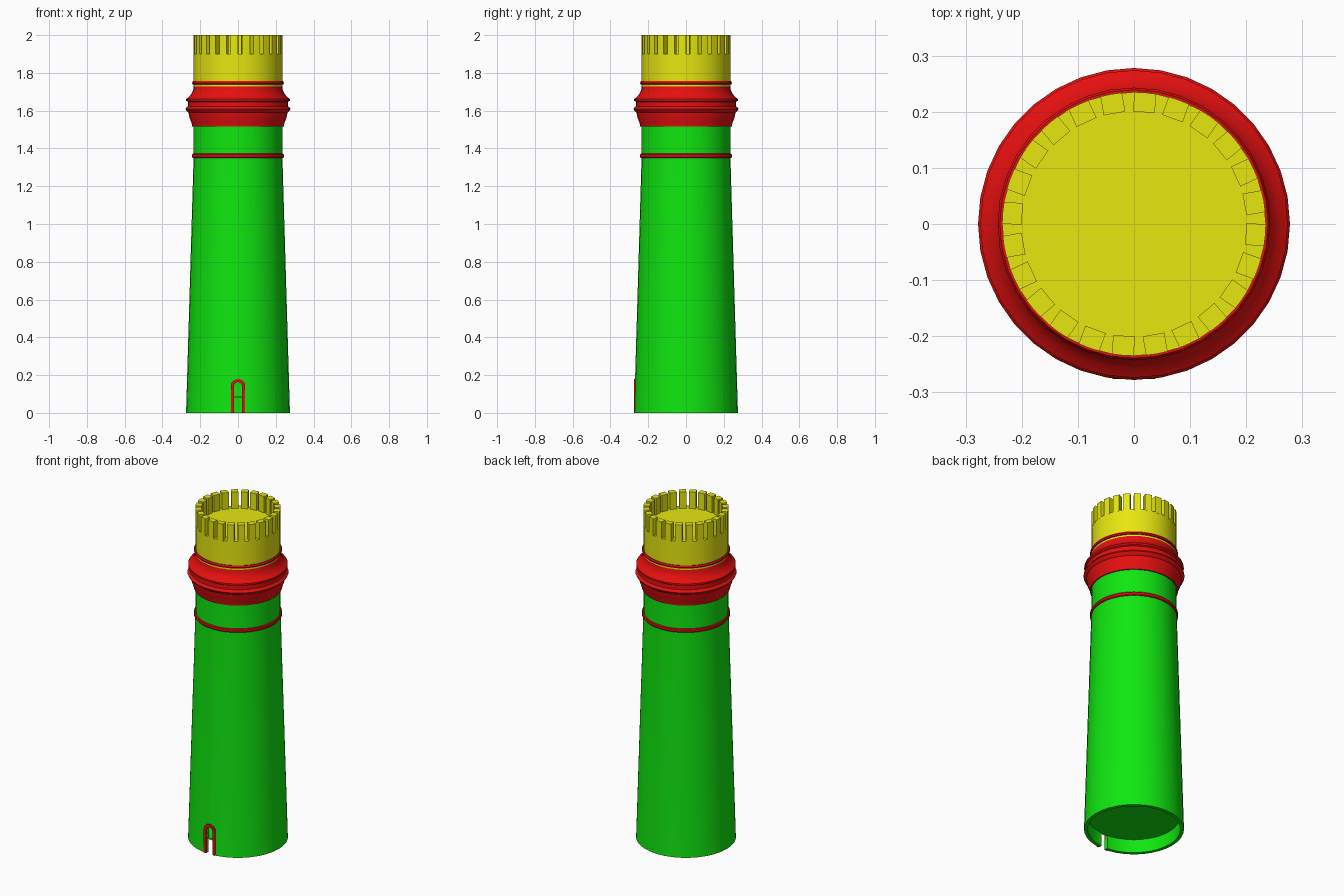
import bpy, bmesh
from math import sin, cos, pi, radians, sqrt

SIDES = 36

cube = bpy.data.objects.get("Cube")
if cube:
    bpy.data.objects.remove(cube, do_unlink=True)


def material(name, color):
    m = bpy.data.materials.new(name)
    m.use_nodes = True
    m.diffuse_color = color
    bsdf = next(n for n in m.node_tree.nodes if n.type == 'BSDF_PRINCIPLED')
    bsdf.inputs["Base Color"].default_value = color
    return m


green = material("tower green", (0.005, 0.8, 0.005, 1))
red = material("trim red", (0.8, 0.005, 0.005, 1))
yellow = material("crown yellow", (0.8, 0.8, 0.005, 1))


def finish(name, bm, mat):
    bmesh.ops.recalc_face_normals(bm, faces=bm.faces)
    mesh = bpy.data.meshes.new(name)
    bm.to_mesh(mesh)
    bm.free()
    obj = bpy.data.objects.new(name, mesh)
    bpy.context.collection.objects.link(obj)
    if mat:
        mesh.materials.append(mat)
    return obj


def smooth(obj):
    bpy.ops.object.select_all(action='DESELECT')
    obj.select_set(True)
    bpy.context.view_layer.objects.active = obj
    bpy.ops.object.shade_smooth_by_angle(angle=radians(30))


def lathe(name, profile, mat):
    """Revolve a closed (radius, height) loop around z."""
    bm = bmesh.new()
    rings = []
    for i in range(SIDES):
        a = 2 * pi * i / SIDES
        rings.append([bm.verts.new((r * cos(a), r * sin(a), z)) for r, z in profile])
    n = len(profile)
    for i, ring in enumerate(rings):
        nxt = rings[(i + 1) % SIDES]
        for j in range(n):
            k = (j + 1) % n
            bm.faces.new((ring[j], nxt[j], nxt[k], ring[k]))
    return finish(name, bm, mat)


def disc(name, radius, bottom, top, mat):
    bm = bmesh.new()
    rings = [[bm.verts.new((radius * cos(2 * pi * i / SIDES),
                            radius * sin(2 * pi * i / SIDES), z))
              for i in range(SIDES)] for z in (bottom, top)]
    for ring in rings:
        bm.faces.new(ring)
    for i in range(SIDES):
        k = (i + 1) % SIDES
        bm.faces.new((rings[0][i], rings[0][k], rings[1][k], rings[1][i]))
    obj = finish(name, bm, mat)
    smooth(obj)
    return obj


def arch(half_width, base, spring=0.142, steps=10):
    """Outline of a round-topped doorway in x and z."""
    curve = [(half_width * cos(pi * i / steps), spring + half_width * sin(pi * i / steps))
             for i in range(steps + 1)]
    return [(half_width, base)] + curve + [(-half_width, base)]


def extrude_y(bm, y_length):
    geom = bmesh.ops.extrude_face_region(bm, geom=bm.faces[:])["geom"]
    verts = [v for v in geom if isinstance(v, bmesh.types.BMVert)]
    bmesh.ops.translate(bm, verts=verts, vec=(0, y_length, 0))


# Hollow tapering tower
tower = lathe("tower_shell", [(0.275, 0), (0.235, 1.36), (0.235, 1.53),
                              (0.215, 1.53), (0.215, 1.36), (0.255, 0)], green)

# Doorway cut through the front wall
bm = bmesh.new()
bm.faces.new([bm.verts.new((x, -0.35, z)) for x, z in arch(0.021, -0.05)])
extrude_y(bm, 0.2)
cutter = finish("door_cutter", bm, None)
cutter.hide_render = True
cut = tower.modifiers.new("doorway", 'BOOLEAN')
cut.operation = 'DIFFERENCE'
cut.solver = 'EXACT'
cut.object = cutter
bpy.context.view_layer.objects.active = tower
bpy.ops.object.modifier_apply(modifier=cut.name)
bpy.data.objects.remove(cutter, do_unlink=True)
smooth(tower)

# Floor inside the tower
disc("inner_floor", 0.26, 0.08, 0.09, green)

# Door frame
bm = bmesh.new()
outer = [bm.verts.new((x, -0.276, z)) for x, z in arch(0.038, 0)]
inner = [bm.verts.new((x, -0.276, z)) for x, z in arch(0.021, 0)]
for i in range(len(outer) - 1):
    bm.faces.new((outer[i], outer[i + 1], inner[i + 1], inner[i]))
extrude_y(bm, 0.014)
smooth(finish("door_frame", bm, red))

# Thin ring below the collar
smooth(lathe("lower_ring", [(0.225, 1.35), (0.239, 1.35), (0.243, 1.355), (0.243, 1.367),
                            (0.239, 1.372), (0.225, 1.372)], red))

# Moulded collar
smooth(lathe("collar", [(0.22, 1.515), (0.242, 1.515), (0.246, 1.535), (0.256, 1.56),
                        (0.262, 1.59), (0.272, 1.598), (0.278, 1.608), (0.272, 1.618),
                        (0.265, 1.622), (0.265, 1.647), (0.274, 1.652), (0.274, 1.662),
                        (0.258, 1.674), (0.246, 1.69), (0.237, 1.71), (0.234, 1.738),
                        (0.241, 1.74), (0.243, 1.747), (0.239, 1.756), (0.22, 1.756)], red))

# Crown drum
disc("crown_drum", 0.235, 1.52, 1.9, yellow)

# Merlons around the rim
bm = bmesh.new()
R, HALF = 0.235, 0.0195
edge = sqrt(R * R - HALF * HALF)
outline = [(0.2, -HALF), (edge, -HALF), (R, 0), (edge, HALF), (0.2, HALF)]
for i in range(24):
    a = radians(10 + 15 * i)
    low, high = [[bm.verts.new((x * cos(a) - y * sin(a), x * sin(a) + y * cos(a), z))
                  for x, y in outline] for z in (1.895, 2.0)]
    bm.faces.new(low)
    bm.faces.new(high)
    for j in range(5):
        k = (j + 1) % 5
        bm.faces.new((low[j], low[k], high[k], high[j]))
smooth(finish("merlons", bm, yellow))
